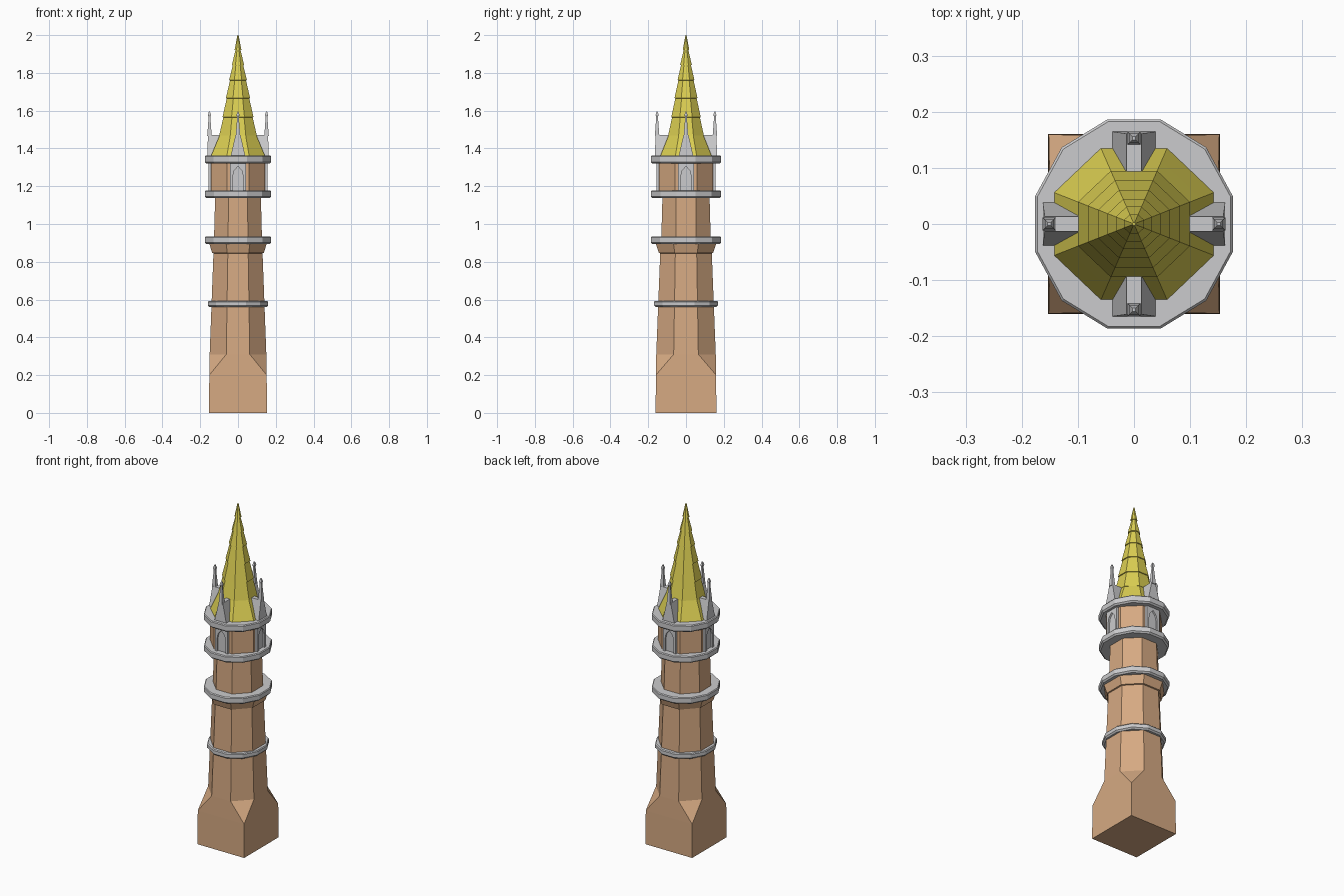
import bpy, bmesh, math
from mathutils import Matrix, Vector

if "Cube" in bpy.data.objects:
    bpy.data.objects.remove(bpy.data.objects["Cube"])


def material(name, rgb):
    m = bpy.data.materials.new(name)
    m.diffuse_color = (*rgb, 1)
    m.use_nodes = True
    m.node_tree.nodes["Principled BSDF"].inputs["Base Color"].default_value = m.diffuse_color
    return m


TAN = material("tan stone", (0.67, 0.40, 0.225))
GRAY = material("pale gray stone", (0.60, 0.60, 0.61))
GOLD = material("yellow roof", (0.71, 0.62, 0.085))


def finish(name, bm, mat):
    bmesh.ops.recalc_face_normals(bm, faces=bm.faces)
    me = bpy.data.meshes.new(name)
    bm.to_mesh(me)
    bm.free()
    me.materials.append(mat)
    ob = bpy.data.objects.new(name, me)
    bpy.context.collection.objects.link(ob)
    return ob


def ring(n, half, z, ys):
    """Regular polygon with flat sides facing the axes, given its half width."""
    r = half / math.cos(math.pi / n)
    return [Vector((r * math.cos((2 * i + 1) * math.pi / n),
                    ys * r * math.sin((2 * i + 1) * math.pi / n), z)) for i in range(n)]


def stack(name, n, profile, mat, ys=1.0):
    """Loft polygon sections given as (half width, z)."""
    bm = bmesh.new()
    loops = [[bm.verts.new(p) for p in ring(n, h, z, ys)] for h, z in profile]
    for a, b in zip(loops, loops[1:]):
        for i in range(n):
            j = (i + 1) % n
            bm.faces.new((a[i], a[j], b[j], b[i]))
    bm.faces.new(loops[0][::-1])
    bm.faces.new(loops[-1])
    return finish(name, bm, mat)


# Square base that broaches into the octagonal shaft
bm = bmesh.new()
for p in ring(4, 0.153, 0, 1.05) + ring(4, 0.152, 0.2, 1.05) + ring(8, 0.15, 0.31, 1.05):
    bm.verts.new(p)
bmesh.ops.convex_hull(bm, input=bm.verts)
finish("base", bm, TAN)

# Shaft with corbel, upper shaft and drum
stack("lower_shaft", 8, [(0.15, 0.31), (0.13, 0.845), (0.137, 0.847), (0.153, 0.9)], TAN, 1.05)
stack("upper_shaft", 8, [(0.127, 0.92), (0.121, 1.145)], TAN, 1.03)
stack("drum", 8, [(0.142, 1.16), (0.142, 1.33)], TAN, 1.0)

# Twelve sided ledges
for name, half, z0, z1 in (("lower_ledge", 0.159, 0.56, 0.593),
                           ("middle_ledge", 0.176, 0.894, 0.933),
                           ("balcony_ledge", 0.175, 1.137, 1.177),
                           ("eaves_ledge", 0.176, 1.32, 1.362)):
    stack(name, 12, [(half - 0.008, z0), (half, z0 + 0.008),
                     (half, z1 - 0.005), (half - 0.004, z1)], GRAY, 1.06)

# Tiered roof, each tier overlapping the one below
stack("roof_skirt", 8, [(0.145, 1.355), (0.118, 1.42), (0.095, 1.475)], GOLD, 0.95)
seams = [1.468, 1.566, 1.667, 1.762, 1.842, 1.922, 2.0]
for i, (z0, z1) in enumerate(zip(seams, seams[1:])):
    lo, hi = (0.004 + 0.18 * (2.0 - z) for z in (z0, z1))
    stack(f"roof_tier_{i + 1}", 8, [(lo - 0.006, z0 - 0.002), (lo, z0),
                                    (max(hi - 0.005, 0.003), z1)], GOLD, 0.95)


def prism(bm, outline, y0, y1):
    """Extrude an (x, z) outline from y0 to y1."""
    a = [bm.verts.new((x, y0, z)) for x, z in outline]
    b = [bm.verts.new((x, y1, z)) for x, z in outline]
    bm.faces.new(a)
    bm.faces.new(b[::-1])
    for i in range(len(a)):
        j = (i + 1) % len(a)
        bm.faces.new((a[i], b[i], b[j], a[j]))


# Dormers and windows on four sides
for k, side in enumerate(("front", "right", "back", "left")):
    out = 0.002 if k % 2 == 0 else 0.0
    turn = Matrix.Rotation(k * math.pi / 2, 4, 'Z') @ Matrix.Translation((0, -out, 0))

    # Gable
    bm = bmesh.new()
    prism(bm, [(-0.041, 1.35), (0.041, 1.35), (0.013, 1.472), (-0.013, 1.472)], -0.163, -0.06)
    for v in bm.verts:
        if v.co.z > 1.4 and v.co.y < -0.1:
            v.co.y += 0.004
    bm.transform(turn)
    finish(f"{side}_gable", bm, GRAY)

    # Pinnacle with knob
    bm = bmesh.new()
    sections = [(0.012, 1.465), (0.005, 1.56), (0.005, 1.568), (0.008, 1.577), (0.003, 1.595)]
    loops = [[bm.verts.new(p + Vector((0, -0.151, 0))) for p in ring(4, h, z, 1)]
             for h, z in sections]
    for a, b in zip(loops, loops[1:]):
        for i in range(4):
            bm.faces.new((a[i], a[(i + 1) % 4], b[(i + 1) % 4], b[i]))
    bm.faces.new(loops[-1])
    bm.faces.new(loops[0][::-1])
    bm.transform(turn)
    finish(f"{side}_pinnacle", bm, GRAY)

    # Window frame with pointed arch, and recessed panel
    bm = bmesh.new()
    half = [((0.027, 1.17), (0.042, 1.17)), ((0.027, 1.255), (0.042, 1.255)),
            ((0.021, 1.282), (0.042, 1.33)), ((0, 1.305), (0, 1.33))]
    for s in (-1, 1):
        for (i0, o0), (i1, o1) in zip(half, half[1:]):
            prism(bm, [(s * x, z) for x, z in (i0, o0, o1, i1)], -0.155, -0.13)
    bm.transform(turn)
    finish(f"{side}_window_frame", bm, GRAY)
    bm = bmesh.new()
    prism(bm, [(-0.03, 1.17), (0.03, 1.17), (0.03, 1.31), (-0.03, 1.31)], -0.145, -0.138)
    bm.transform(turn)
    finish(f"{side}_window_panel", bm, GRAY)
